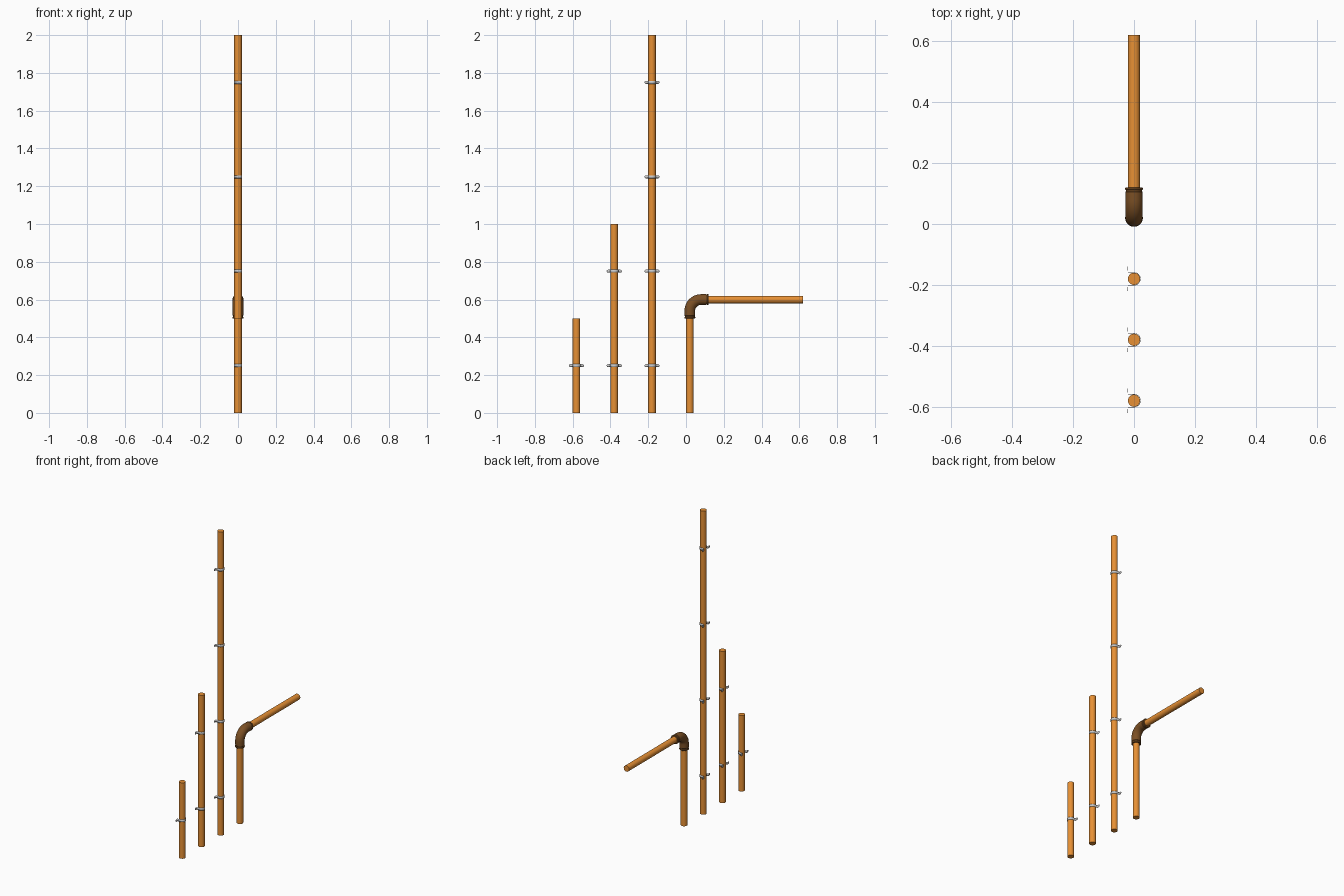
import bpy, bmesh, math
from mathutils import Vector

if "Cube" in bpy.data.objects:
    bpy.data.objects.remove(bpy.data.objects["Cube"])

R = 0.02            # pipe radius
Y0 = 0.02           # y of the bent pipe run
SEG = 32


def material(name, rgb):
    m = bpy.data.materials.new(name)
    m.diffuse_color = (*rgb, 1)
    m.use_nodes = True
    m.node_tree.nodes["Principled BSDF"].inputs["Base Color"].default_value = m.diffuse_color
    return m


ORANGE = material("orange_plastic", (0.80, 0.28, 0.035))
BROWN = material("brown_plastic", (0.20, 0.08, 0.018))


def finish(bm, name, mat=None):
    bmesh.ops.recalc_face_normals(bm, faces=bm.faces)
    me = bpy.data.meshes.new(name)
    bm.to_mesh(me)
    bm.free()
    ob = bpy.data.objects.new(name, me)
    bpy.context.collection.objects.link(ob)
    if mat:
        me.materials.append(mat)
    bpy.ops.object.select_all(action='DESELECT')
    ob.select_set(True)
    bpy.context.view_layer.objects.active = ob
    bpy.ops.object.shade_smooth_by_angle(angle=math.radians(35))
    return ob


def sweep(name, stations, mat):
    """Round tube in the yz plane from (y, z, tangent angle from +z to +y, radius)."""
    bm = bmesh.new()
    rings = []
    for y, z, t, r in stations:
        side = Vector((0, math.cos(t), -math.sin(t)))
        rings.append([bm.verts.new(Vector((0, y, z))
                      + Vector((1, 0, 0)) * r * math.cos(a) + side * r * math.sin(a))
                      for a in (2 * math.pi * i / SEG for i in range(SEG))])
    for a, b in zip(rings, rings[1:]):
        for i in range(SEG):
            j = (i + 1) % SEG
            bm.faces.new((a[i], a[j], b[j], b[i]))
    bm.faces.new(rings[0])
    bm.faces.new(rings[-1])
    return finish(bm, name, mat)


def clip(name, y, z):
    """Thin saddle strap: U round the +x side, with round-ended feet behind."""
    h, t, back, reach = 0.008, 0.0012, -0.02, 0.04
    ro = R + t
    half = [(ro * math.cos(a), ro * math.sin(a), h)
            for a in (math.pi / 2 * i / 12 for i in range(13))]
    half.append((back, ro, h))
    for i in range(9):                        # rounded foot
        a = math.pi / 2 * i / 8
        half.append((back, reach - h + h * math.sin(a), max(h * math.cos(a), 0.0008)))
    path = [(px, -py, w) for px, py, w in reversed(half[1:])] + half
    bm = bmesh.new()
    rows = [(bm.verts.new((px, y + py, z - w)), bm.verts.new((px, y + py, z + w)))
            for px, py, w in path]
    for a, b in zip(rows, rows[1:]):
        bm.faces.new((a[0], b[0], b[1], a[1]))
    ob = finish(bm, name)
    mod = ob.modifiers.new("thickness", 'SOLIDIFY')
    mod.thickness = t
    mod.offset = 0
    return ob


# Straight pipes with evenly spaced clips
for n, (label, length) in enumerate((("long", 2.0), ("medium", 1.0), ("short", 0.5))):
    y = Y0 - 0.2 * (n + 1)
    sweep(f"{label}_pipe", [(y, 0, 0, R), (y, length, 0, R)], ORANGE)
    for k in range(int(length / 0.5)):
        clip(f"{label}_pipe_clip_{k + 1}", y, 0.25 + 0.5 * k)

# Two pipes joined by the elbow
sweep("elbow_riser_pipe", [(Y0, 0, 0, R), (Y0, 0.5, 0, R)], ORANGE)
H = math.pi / 2
sweep("elbow_outlet_pipe", [(Y0 + 0.1, 0.6, H, R), (Y0 + 0.6, 0.6, H, R)], ORANGE)

# Elbow: collar lip, groove, socket, bend, then the same mirrored
collar = [(0.0, 0.0275), (0.002, 0.029), (0.007, 0.029), (0.009, 0.0265),
          (0.013, 0.0265), (0.015, 0.0282)]
BEND = 0.06
stations = [(Y0, 0.5 + d, 0, r) for d, r in collar]
for i in range(17):
    a = H * i / 16
    stations.append((Y0 + BEND * (1 - math.cos(a)),
                     0.6 - BEND + BEND * math.sin(a), a, 0.0282))
stations += [(Y0 + 0.1 - d, 0.6, H, r) for d, r in reversed(collar)]
sweep("elbow", stations, BROWN)
